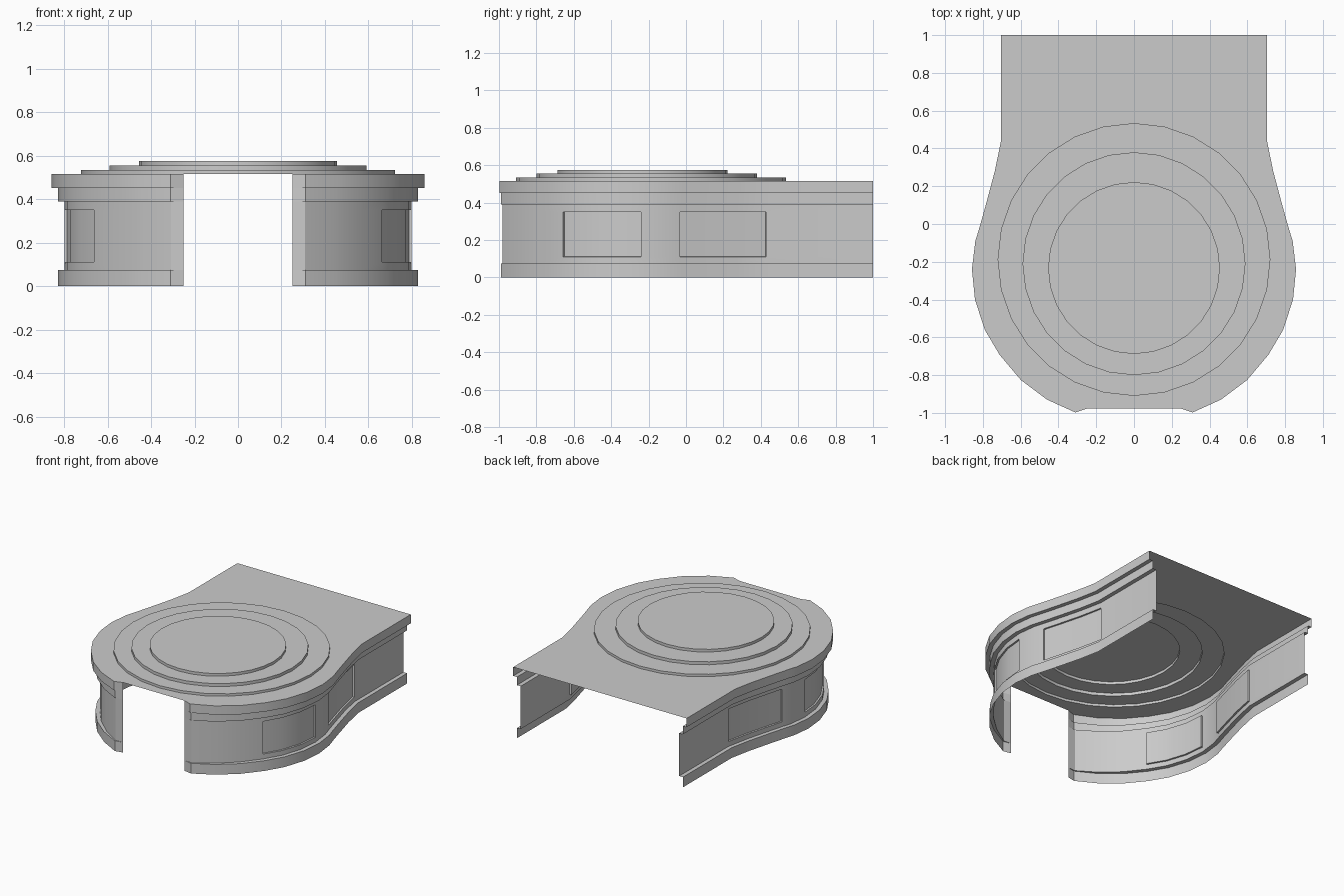
import bpy
import bmesh
import math
from mathutils import Vector

if "Cube" in bpy.data.objects:
    bpy.data.objects.remove(bpy.data.objects["Cube"], do_unlink=True)

grey = bpy.data.materials.new("light_grey")
grey.use_nodes = True
grey.diffuse_color = (0.6, 0.6, 0.6, 1)
grey.node_tree.nodes["Principled BSDF"].inputs["Base Color"].default_value = (0.6, 0.6, 0.6, 1)

ROOF_Z = 0.515
RINGS = 28

# Half outline of the roof, from the back to the front opening: x, y, trim scale
OUTLINE = [
    (0.705, 1.0, 1), (0.705, 0.435, 1), (0.737, 0.28, 1), (0.785, 0.1, 1),
    (0.817, -0.015, 1), (0.84, -0.09, 1), (0.858, -0.24, 1), (0.842, -0.4, 1),
    (0.79, -0.56, 1), (0.712, -0.692, 1), (0.6, -0.825, 0.9), (0.46, -0.93, 0.65),
    (0.31, -0.998, 0.3), (0.25, -0.978, 0),
]


def finish(bm, name, mirrored=False):
    mesh = bpy.data.meshes.new(name)
    bm.to_mesh(mesh)
    bm.free()
    mesh.materials.append(grey)
    obj = bpy.data.objects.new(name, mesh)
    bpy.context.collection.objects.link(obj)
    if mirrored:
        obj.modifiers.new("mirror", "MIRROR").use_mirror_merge = False
    bpy.ops.object.select_all(action="DESELECT")
    obj.select_set(True)
    bpy.context.view_layer.objects.active = obj
    bpy.ops.object.shade_smooth_by_angle(angle=math.radians(30))
    return obj


def offset_path(distance):
    """Move the outline inward, tapering to nothing at the opening."""
    pts = [Vector((x, y)) for x, y, _ in OUTLINE]
    result = []
    for i, p in enumerate(pts):
        before = p - pts[i - 1] if i else pts[1] - p
        after = pts[i + 1] - p if i < len(pts) - 1 else before
        along = (before.normalized() + after.normalized()).normalized()
        outward = Vector((-along.y, along.x))
        result.append(p - outward * distance * OUTLINE[i][2])
    return result


def sweep(profile):
    """Sweep (inset, height) rows along the outline."""
    bm = bmesh.new()
    rows = [[bm.verts.new((p.x, p.y, z)) for p in offset_path(d)] for d, z in profile]
    for upper, lower in zip(rows, rows[1:]):
        for i in range(len(upper) - 1):
            bm.faces.new((upper[i], upper[i + 1], lower[i + 1], lower[i]))
    bmesh.ops.remove_doubles(bm, verts=bm.verts, dist=0.0001)
    return bm


def circle(bm, radius, cy, z):
    steps = [math.tau * i / RINGS for i in range(RINGS)]
    return [bm.verts.new((radius * math.sin(a), cy + radius * math.cos(a), z)) for a in steps]


# Stepped eaves
finish(sweep([(0, ROOF_Z), (0, 0.45), (0.03, 0.45), (0.03, 0.39), (0.06, 0.39)]),
       "eaves_trim", True)

# Side walls with recessed panels
bm = sweep([(0.06, 0.39), (0.06, 0.35), (0.06, 0.11), (0.06, 0.075)])
for y0, y1 in ((-0.67, -0.25), (-0.035, 0.435)):
    panel = []
    for f in bm.faces:
        c = f.calc_center_median()
        if y0 < c.y < y1 and 0.11 < c.z < 0.35:
            panel.append(f)
    bmesh.ops.inset_region(bm, faces=panel, thickness=0.001, depth=-0.012)
finish(bm, "side_walls", True)

# Projecting base skirt
finish(sweep([(0.06, 0.075), (0.03, 0.075), (0.03, 0)]), "base_skirt", True)

# Stacked round tiers, hollow underneath
TIERS = [(0.722, -0.188, 0.533), (0.59, -0.21, 0.555), (0.455, -0.233, 0.575)]
bm = bmesh.new()
loops = []
floor = ROOF_Z
for radius, cy, top in TIERS:
    loops += [circle(bm, radius, cy, floor), circle(bm, radius, cy, top)]
    floor = top
for low, high in zip(loops, loops[1:]):
    for i in range(RINGS):
        k = (i + 1) % RINGS
        bm.faces.new((low[k], low[i], high[i], high[k]))
cap = bm.faces.new(loops[-1])
bmesh.ops.recalc_face_normals(bm, faces=bm.faces)
cap.normal_update()
if cap.normal.z < 0:
    bmesh.ops.reverse_faces(bm, faces=bm.faces)
finish(bm, "roof_tiers")

# Flat roof with a round hole under the tiers
bm = bmesh.new()
half = [(x, y) for x, y, _ in OUTLINE]
edge = [bm.verts.new((x, y, ROOF_Z)) for x, y in half + [(-x, y) for x, y in reversed(half)]]
hole = circle(bm, *TIERS[0][:2], ROOF_Z)
for ring in (edge, hole):
    for i, v in enumerate(ring):
        bm.edges.new((ring[i - 1], v))
bmesh.ops.triangle_fill(bm, use_beauty=True, use_dissolve=False, edges=bm.edges[:], normal=(0, 0, 1))
for f in bm.faces:
    f.normal_update()
    if f.normal.z < 0:
        f.normal_flip()
finish(bm, "roof")
